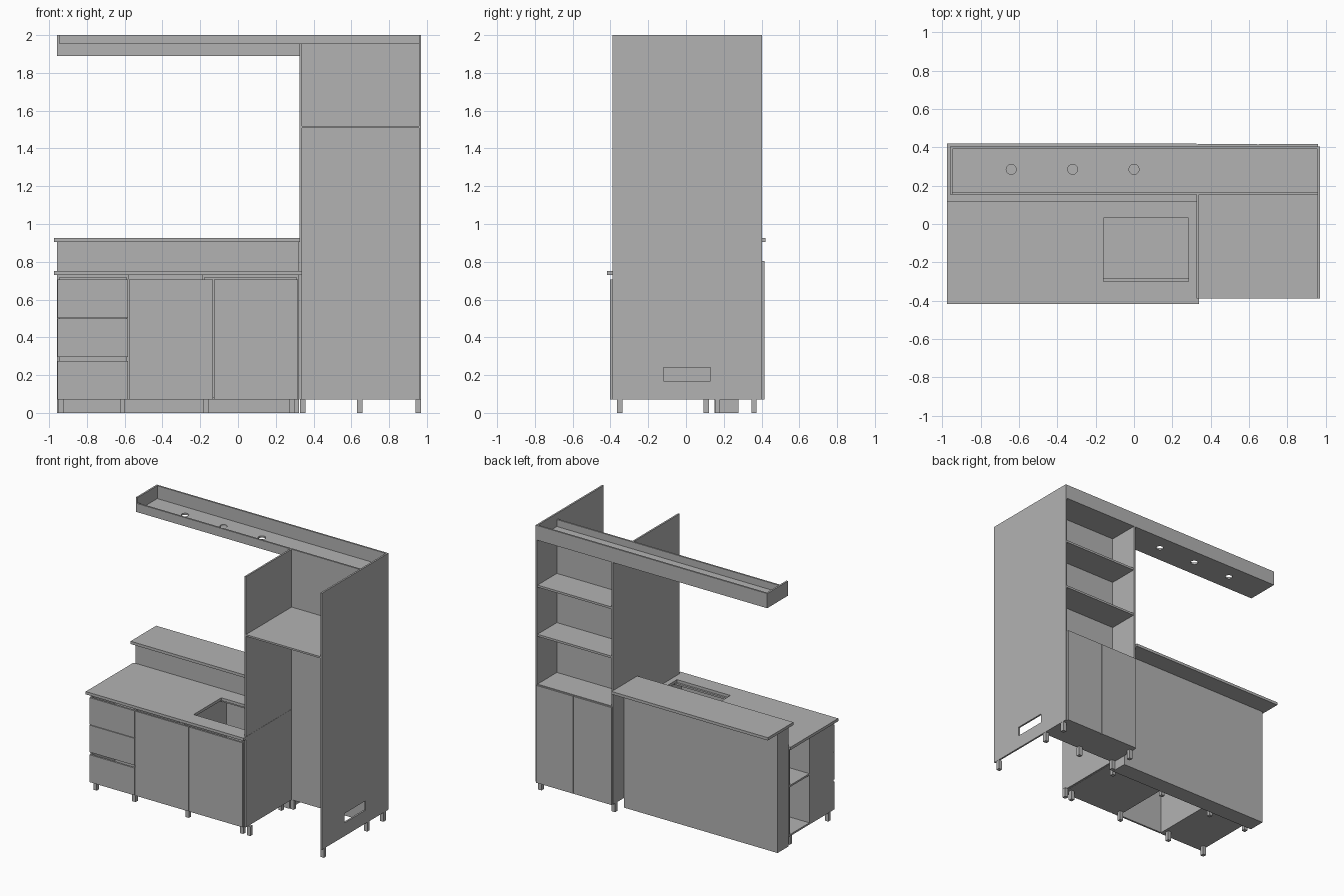
import bpy, bmesh
from mathutils import Vector

cube = bpy.data.objects.get("Cube")
if cube:
    bpy.data.objects.remove(cube)

grey = bpy.data.materials.new("plain grey")
grey.use_nodes = True
COLOUR = (0.45, 0.45, 0.45, 1)
grey.diffuse_color = COLOUR
grey.node_tree.nodes["Principled BSDF"].inputs["Base Color"].default_value = COLOUR


def finish(name, bm):
    mesh = bpy.data.meshes.new(name)
    bm.to_mesh(mesh)
    bm.free()
    mesh.materials.append(grey)
    obj = bpy.data.objects.new(name, mesh)
    bpy.context.scene.collection.objects.link(obj)
    return obj


def board(name, x, y, z):
    """Box spanning the (low, high) ranges x, y, z."""
    bm = bmesh.new()
    bmesh.ops.create_cube(bm, size=1)
    spans = (x, y, z)
    size = Vector([hi - lo for lo, hi in spans])
    mid = Vector([(hi + lo) / 2 for lo, hi in spans])
    bmesh.ops.scale(bm, vec=size, verts=bm.verts)
    bmesh.ops.translate(bm, vec=mid, verts=bm.verts)
    return finish(name, bm)


def cylinder(name, x, y, z, radius, depth):
    bm = bmesh.new()
    bmesh.ops.create_cone(bm, cap_ends=True, segments=32, radius1=radius,
                          radius2=radius, depth=depth)
    bmesh.ops.translate(bm, vec=(x, y, z), verts=bm.verts)
    return finish(name, bm)


def cut(obj, cutter):
    mod = obj.modifiers.new("cut", 'BOOLEAN')
    mod.operation = 'DIFFERENCE'
    mod.solver = 'EXACT'
    mod.object = cutter
    cutter.hide_render = True
    bpy.context.view_layer.objects.active = obj
    bpy.ops.object.modifier_apply(modifier=mod.name)
    bpy.data.objects.remove(cutter)


T = 0.013            # board thickness
FLOOR = 0.07         # underside of the cabinets
FRONT, MID, BACK = -0.388, 0.155, 0.403
BASE_BACK = 0.13
INNER = (0.338, 0.957)   # clear width of the tall unit

# Tall unit: side panels, partition and appliance niche
right_side = board("tall_outer_side", (0.957, 0.97), (FRONT, BACK), (FLOOR, 2))
cut(right_side, board("vent_cutter", (0.9, 1), (-0.12, 0.13), (0.17, 0.24)))
board("tall_inner_side", (0.325, 0.338), (FRONT, MID), (FLOOR, 1.955))
board("bookcase_inner_side", (0.325, 0.338), (MID, BACK), (FLOOR, 1.89))
board("tall_partition", INNER, (MID, MID + T), (FLOOR, 1.89))
board("niche_shelf", INNER, (FRONT, MID), (1.507, 1.52))

# Bookcase and cupboard at the back of the tall unit
board("cupboard_floor", INNER, (MID + T, BACK), (FLOOR, FLOOR + T))
for i, top in enumerate((0.805, 1.18, 1.55)):
    board(f"bookcase_shelf_{i}", INNER, (MID + T, 0.398), (top - 0.016, top))
for i, span in enumerate(((0.33, 0.645), (0.65, 0.958))):
    board(f"cupboard_door_{i}", span, (BACK, 0.416), (FLOOR, 0.803))

# Overhead lighting tray
tray = board("tray_floor", (-0.945, 0.957), (MID + T, 0.39), (1.89, 1.903))
for x in (-0.64, -0.32, 0):
    cut(tray, cylinder("light_cutter", x, 0.285, 1.9, 0.026, 0.1))
board("tray_front", (-0.945, 0.957), (MID, MID + T), (1.89, 1.955))
board("tray_back", (-0.945, 0.957), (0.39, BACK), (1.89, 2))
board("tray_end", (-0.958, -0.945), (MID, BACK), (1.89, 2))

# Breakfast bar
board("bar_wall", (-0.957, 0.323), (0.15, 0.278), (0, 0.906))
board("bar_top", (-0.975, 0.325), (0.115, 0.42), (0.906, 0.927))

# Worktop with sink opening
worktop = board("worktop", (-0.975, 0.3395), (-0.418, 0.15), (0.731, 0.752))
cut(worktop, board("sink_cutter", (-0.16, 0.285), (-0.3, 0.03), (0.7, 0.8)))

# Drawer cabinet with an open end shelf behind it
CARCASS = (FLOOR, 0.731)
DRAWER = (-0.944, -0.59)
board("drawer_outer_side", (-0.957, -0.944), (FRONT, -0.1), CARCASS)
board("drawer_inner_side", (-0.59, -0.577), (FRONT, BASE_BACK), CARCASS)
board("drawer_back", DRAWER, (-0.113, -0.1), CARCASS)
board("drawer_floor", DRAWER, (FRONT, -0.113), (FLOOR, FLOOR + T))
board("drawer_top", DRAWER, (FRONT, -0.113), (0.718, 0.731))
board("end_shelf_back", (-0.957, -0.59), (BASE_BACK, BASE_BACK + T), CARCASS)
for i, z in enumerate((FLOOR, 0.44, 0.718)):
    board(f"end_shelf_{i}", (-0.957, -0.59), (-0.1, BASE_BACK), (z, z + T))

# Sink cabinet
SINK = (-0.177, 0.31)
board("sink_left_side", (-0.19, -0.177), (FRONT, BASE_BACK), CARCASS)
board("sink_right_side", (0.31, 0.323), (FRONT, BASE_BACK), CARCASS)
board("sink_floor", SINK, (FRONT, BASE_BACK), (FLOOR, FLOOR + T))
board("sink_back", SINK, (BASE_BACK - T, BASE_BACK), CARCASS)
board("sink_front_rail", SINK, (FRONT, -0.285), (0.718, 0.731))
board("sink_back_rail", SINK, (0.04, BASE_BACK - T), (0.718, 0.731))

# Drawer and door fronts
fronts = {
    "drawer_front_low": ((-0.955, -0.582), (FLOOR, 0.276)),
    "drawer_front_mid": ((-0.955, -0.582), (0.296, 0.499)),
    "drawer_front_top": ((-0.955, -0.582), (0.503, 0.706)),
    "appliance_front": ((-0.577, -0.132), (FLOOR, 0.706)),
    "sink_door": ((-0.127, 0.318), (FLOOR, 0.706)),
}
for name, (x, z) in fronts.items():
    board(name, x, (-0.402, FRONT), z)

# Feet under both units
base_feet = [(x, y) for x in (-0.935, -0.612, -0.168, 0.285) for y in (-0.35, 0.107)]
tall_feet = [(x, 0.36) for x in (0.343, 0.955)]
tall_feet += [(x, -0.35) for x in (0.343, 0.955)]
tall_feet += [(0.343, 0.167), (0.645, 0.167), (0.955, 0.167)]
for i, (x, y) in enumerate(base_feet + tall_feet):
    board(f"foot_{i}", (x - 0.014, x + 0.014), (y - 0.014, y + 0.014), (0, FLOOR))
